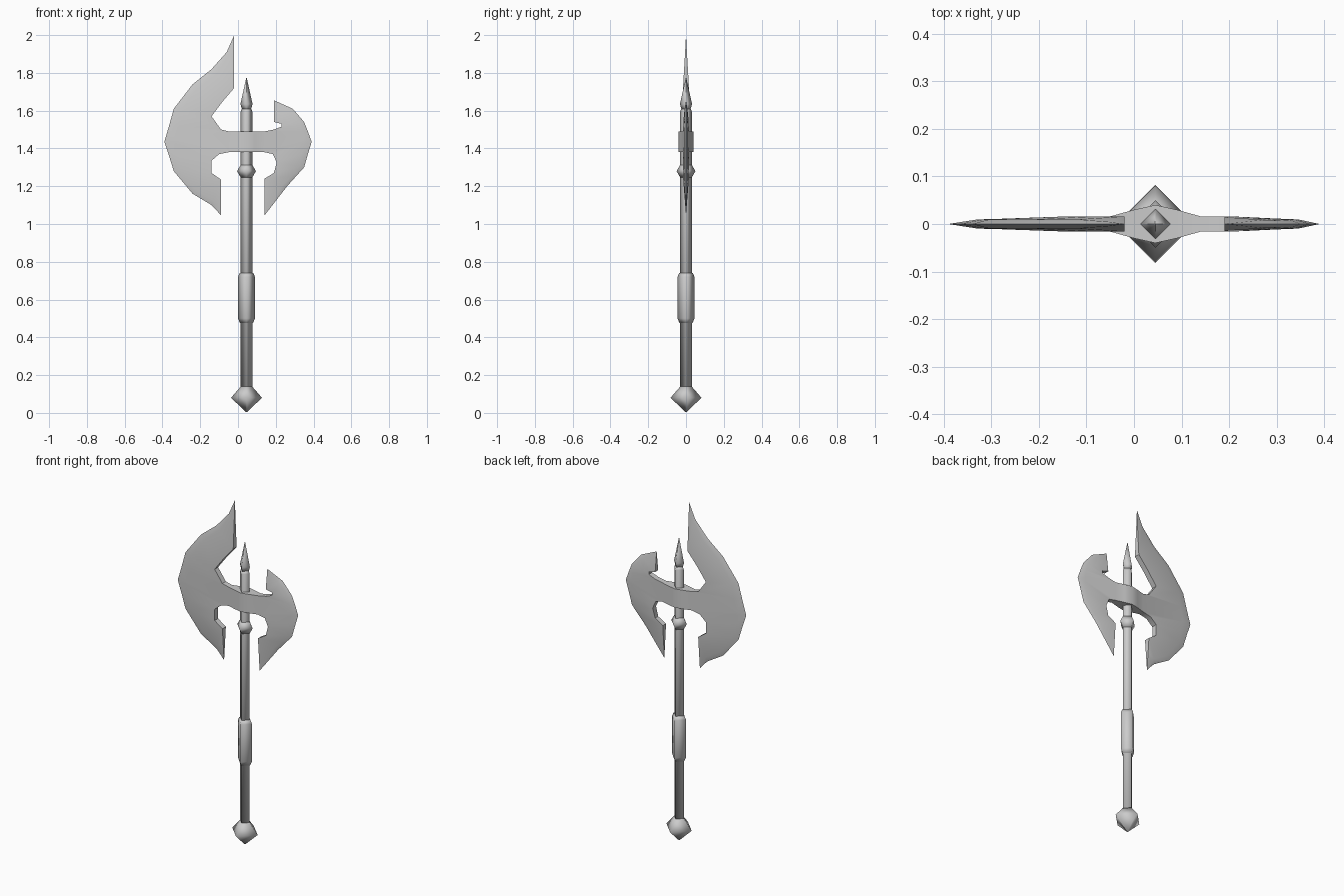
import bpy
import bmesh
import math
from mathutils import Vector

cube = bpy.data.objects.get("Cube")
if cube:
    bpy.data.objects.remove(cube, do_unlink=True)

AXIS_X = 0.045      # the handle stands slightly off centre
SIDES = 4

steel = bpy.data.materials.new("steel grey")
steel.use_nodes = True
steel.diffuse_color = (0.6, 0.6, 0.6, 1)
steel.node_tree.nodes["Principled BSDF"].inputs["Base Color"].default_value = (0.6, 0.6, 0.6, 1)


def finish(name, bm, sharp_angle):
    """Turn a bmesh into a shaded, coloured object."""
    bmesh.ops.remove_doubles(bm, verts=bm.verts, dist=0.0001)
    bmesh.ops.recalc_face_normals(bm, faces=bm.faces)
    mesh = bpy.data.meshes.new(name)
    bm.to_mesh(mesh)
    bm.free()
    mesh.materials.append(steel)
    obj = bpy.data.objects.new(name, mesh)
    bpy.context.collection.objects.link(obj)
    bpy.ops.object.select_all(action="DESELECT")
    obj.select_set(True)
    bpy.context.view_layer.objects.active = obj
    bpy.ops.object.shade_smooth_by_angle(angle=math.radians(sharp_angle))
    return obj


def turned_part(name, profile):
    """Diamond-section part from (radius, height) pairs, bottom to top."""
    bm = bmesh.new()
    rings = []
    for radius, z in profile:
        ring = []
        for i in range(SIDES):
            a = math.tau * i / SIDES
            ring.append(bm.verts.new((AXIS_X + radius * math.cos(a), radius * math.sin(a), z)))
        rings.append(ring)
    for low, high in zip(rings, rings[1:]):
        for i in range(SIDES):
            j = (i + 1) % SIDES
            bm.faces.new((low[i], low[j], high[j], high[i]))
    bm.faces.new(rings[0][::-1])
    bm.faces.new(rings[-1])
    return finish(name, bm, 100)


def add_face(bm, points):
    """Face from points, skipping repeated corners."""
    corners = []
    for p in points:
        if all((p - q).length > 0.0001 for q in corners):
            corners.append(p)
    if len(corners) > 2:
        bm.faces.new([bm.verts.new(p) for p in corners])


def blade(bm, rows):
    """Sharp outer edge, thick inner rim; the rim is open where the bridge joins."""
    def section(row, side):
        (ox, oz), (ix, iz) = row
        outer, inner = Vector((ox, 0, oz)), Vector((ix, 0, iz))
        thick = min(0.016, 0.12 * (outer - inner).length)
        shoulder = outer.lerp(inner, 0.18)
        shoulder.y = side * thick * 0.6
        inner.y = side * thick
        return outer, shoulder, inner

    for a, b in zip(rows, rows[1:]):
        for side in (-1, 1):
            p, q = section(a, side), section(b, side)
            for k in range(2):
                add_face(bm, (p[k], p[k + 1], q[k + 1], q[k]))
        if a[0] != b[0]:
            add_face(bm, (section(a, -1)[2], section(b, -1)[2],
                          section(b, 1)[2], section(a, 1)[2]))


# Handle parts, from the bottom up
turned_part("pommel", [(0.003, 0.005), (0.082, 0.08), (0.03, 0.14)])
turned_part("shaft", [(0.031, 0.12), (0.031, 1.595), (0.025, 1.61)])
turned_part("grip", [(0.034, 0.475), (0.045, 0.5), (0.045, 0.72), (0.036, 0.74)])
turned_part("collar", [(0.03, 1.245), (0.05, 1.28), (0.03, 1.315)])
turned_part("top_spike", [(0.022, 1.6), (0.032, 1.635), (0.001, 1.775)])

# Double blade: each row pairs a point on the cutting edge with one on the rim
large_rows = [
    ((-0.02, 2.0), (-0.02, 2.0)),
    ((-0.06, 1.91), (-0.02, 1.86)),
    ((-0.14, 1.82), (-0.02, 1.72)),
    ((-0.24, 1.74), (-0.08, 1.65)),
    ((-0.34, 1.61), (-0.14, 1.57)),
    ((-0.365, 1.52), (-0.09, 1.5)),
    ((-0.39, 1.435), (-0.05, 1.49)),
    ((-0.39, 1.435), (-0.05, 1.38)),
    ((-0.365, 1.36), (-0.1, 1.37)),
    ((-0.34, 1.28), (-0.14, 1.335)),
    ((-0.24, 1.16), (-0.14, 1.27)),
    ((-0.14, 1.1), (-0.09, 1.235)),
    ((-0.12, 1.08), (-0.09, 1.15)),
    ((-0.09, 1.045), (-0.09, 1.045)),
]
small_rows = [
    ((0.19, 1.655), (0.19, 1.655)),
    ((0.29, 1.61), (0.19, 1.54)),
    ((0.32, 1.575), (0.23, 1.53)),
    ((0.35, 1.54), (0.23, 1.515)),
    ((0.37, 1.49), (0.19, 1.5)),
    ((0.39, 1.435), (0.14, 1.49)),
    ((0.39, 1.435), (0.14, 1.38)),
    ((0.37, 1.37), (0.185, 1.37)),
    ((0.35, 1.3), (0.205, 1.325)),
    ((0.305, 1.25), (0.19, 1.27)),
    ((0.26, 1.2), (0.14, 1.24)),
    ((0.14, 1.045), (0.14, 1.045)),
]
bm = bmesh.new()
blade(bm, large_rows)
blade(bm, small_rows)

# Bridge swelling around the shaft
stations = [(-0.05, 0.016), (0, 0.03), (AXIS_X, 0.04), (0.09, 0.03), (0.14, 0.016)]
for (xa, ta), (xb, tb) in zip(stations, stations[1:]):
    loop_a = [Vector((xa, s * ta, z)) for s, z in ((-1, 1.38), (-1, 1.49), (1, 1.49), (1, 1.38))]
    loop_b = [Vector((xb, s * tb, z)) for s, z in ((-1, 1.38), (-1, 1.49), (1, 1.49), (1, 1.38))]
    for i in range(4):
        j = (i + 1) % 4
        add_face(bm, (loop_a[i], loop_a[j], loop_b[j], loop_b[i]))
finish("double_blade", bm, 40)
